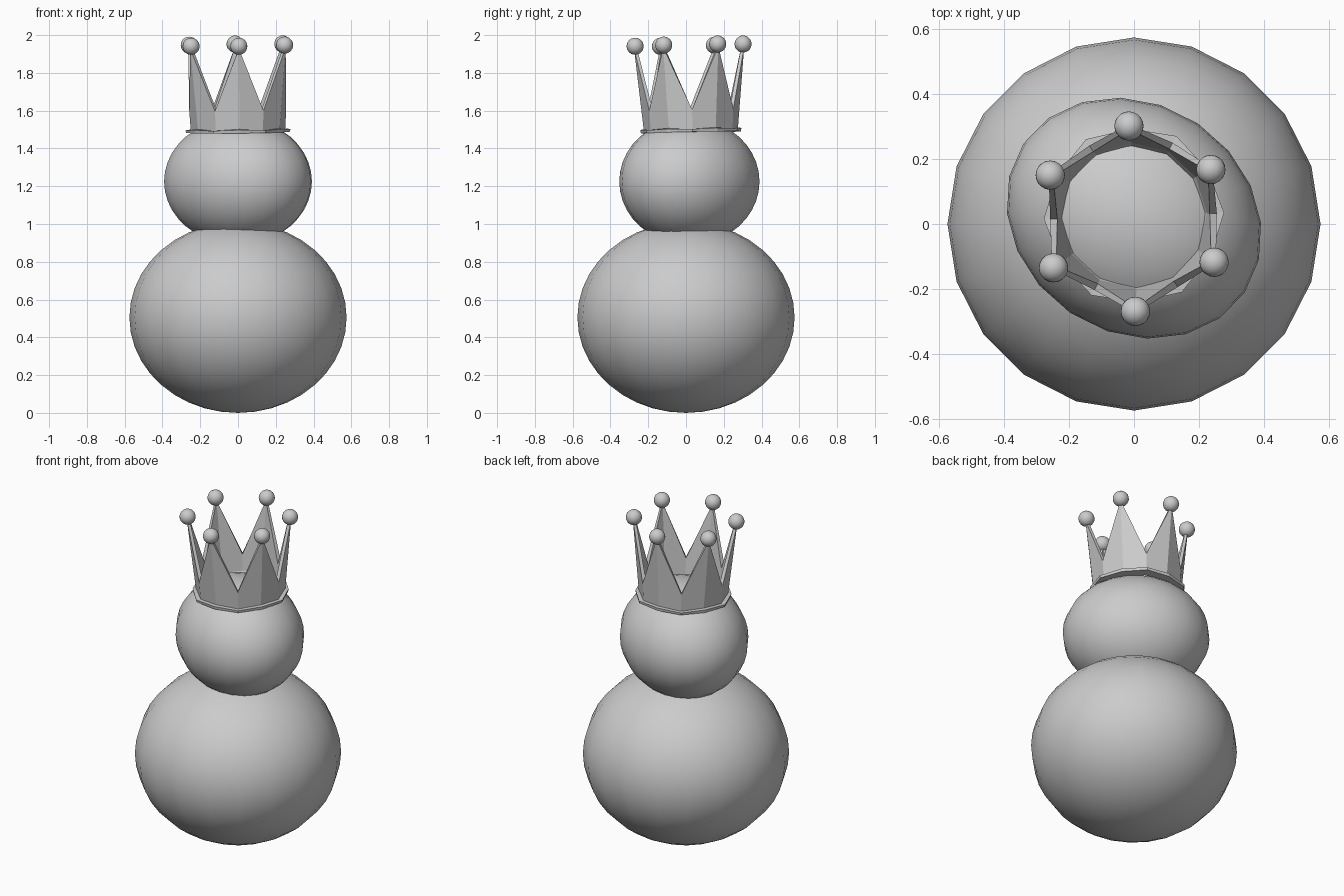
import bpy, bmesh
from math import sin, cos, radians
from mathutils import Matrix, Vector

if "Cube" in bpy.data.objects:
    bpy.data.objects.remove(bpy.data.objects["Cube"])


def ellipsoid(name, loc, radii, segs, rings, spin=0.0):
    me = bpy.data.meshes.new(name)
    bm = bmesh.new()
    mat = (Matrix.Translation(loc) @ Matrix.Rotation(radians(spin), 4, 'Z')
           @ Matrix.Diagonal((*radii, 1)))
    bmesh.ops.create_uvsphere(bm, u_segments=segs, v_segments=rings, radius=1, matrix=mat)
    for f in bm.faces:
        f.smooth = True
    bm.to_mesh(me)
    bm.free()
    ob = bpy.data.objects.new(name, me)
    bpy.context.collection.objects.link(ob)
    return ob


# Stacked round body and slightly stretched head
ellipsoid("body", (0, 0, 0.505), (0.575, 0.575, 0.505), 20, 20)
ellipsoid("head", (0, 0.018, 1.225), (0.411, 0.352, 0.335), 20, 20, -34)

# Crown placement: a slight lean and turn
place = (Matrix.Translation((0.0, 0.026, 1.485))
         @ Matrix.Rotation(radians(1.2), 4, 'X')
         @ Matrix.Rotation(radians(-0.7), 4, 'Y')
         @ Matrix.Rotation(radians(2), 4, 'Z'))

# Cross-sections (radius, height) at the points and at the valleys
tip = [(0.215, 0), (0.265, 0), (0.268, 0.018), (0.25, 0.022), (0.292, 0.45), (0.276, 0.45), (0.225, 0.022)]
valley = [(0.215, 0), (0.275, 0), (0.278, 0.014), (0.25, 0.012), (0.257, 0.118), (0.235, 0.118), (0.225, 0.022)]

# Crown: twelve alternating sections joined in a ring
bm = bmesh.new()
cols = []
for i in range(12):
    a = radians(90 + 30 * i)
    section = valley if i % 2 else tip
    cols.append([bm.verts.new(place @ Vector((r * cos(a), r * sin(a), z))) for r, z in section])
n = len(tip)
for i in range(12):
    c, d = cols[i], cols[(i + 1) % 12]
    for j in range(n):
        k = (j + 1) % n
        bm.faces.new((c[j], d[j], d[k], c[k]))
bmesh.ops.recalc_face_normals(bm, faces=bm.faces)
crown_mesh = bpy.data.meshes.new("crown")
bm.to_mesh(crown_mesh)
bm.free()
bpy.context.collection.objects.link(bpy.data.objects.new("crown", crown_mesh))

# Balls on the points
for i in range(6):
    a = radians(90 + 60 * i)
    pos = place @ Vector((0.286 * cos(a), 0.286 * sin(a), 0.462))
    ellipsoid(f"crown_ball_{i + 1}", pos, (0.045,) * 3, 20, 14)
